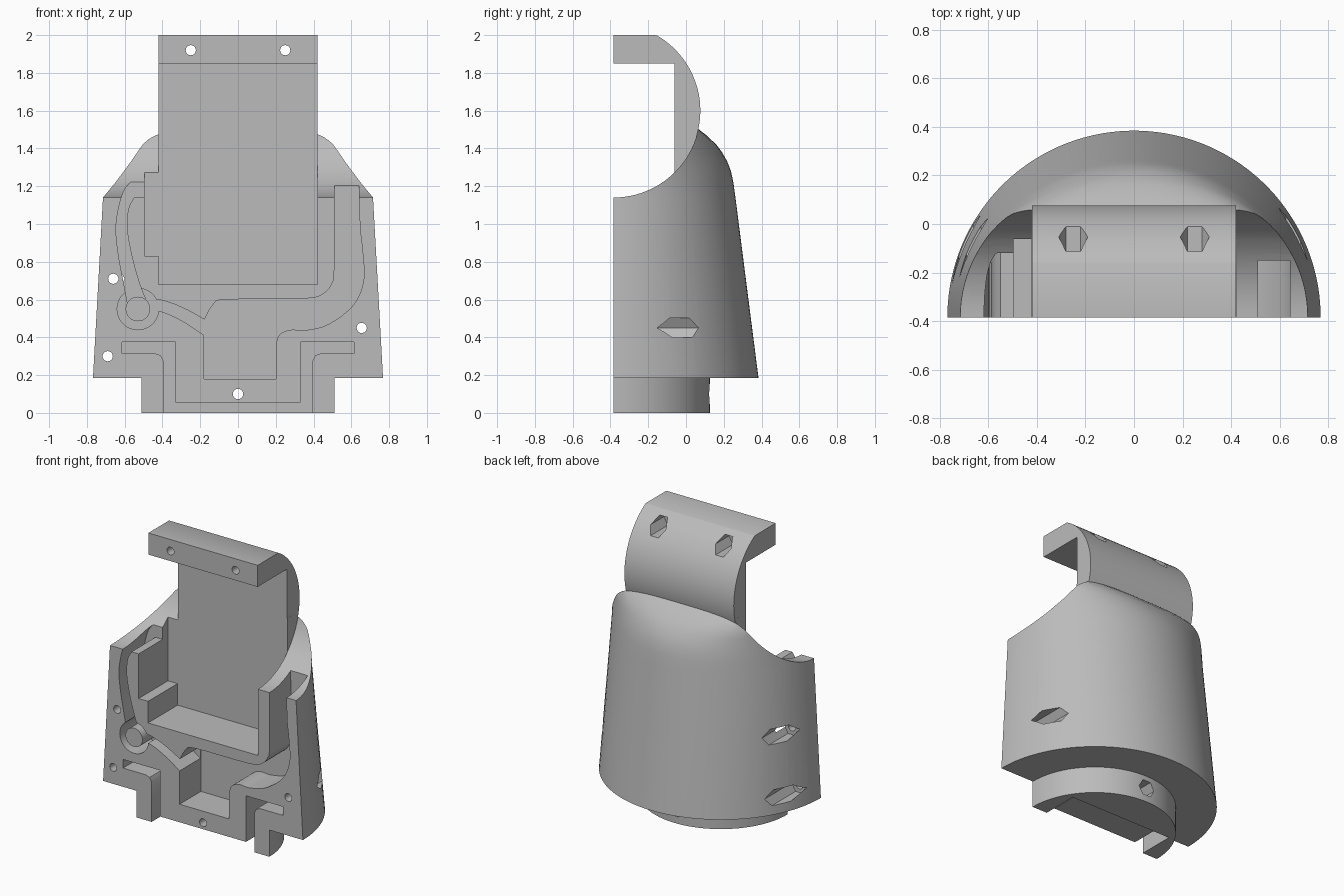
import bpy, bmesh, math
from mathutils import Vector

cube = bpy.data.objects.get("Cube")
if cube:
    bpy.data.objects.remove(cube, do_unlink=True)

FRONT = -0.384          # flat mating face, also the axis of the shell
AXIS_Z, SADDLE_R = 1.6, 0.46

grey = bpy.data.materials.new("plain grey")
grey.use_nodes = True
grey.diffuse_color = (0.5, 0.5, 0.5, 1)
grey.node_tree.nodes["Principled BSDF"].inputs["Base Color"].default_value = (0.5, 0.5, 0.5, 1)


def loft(name, rings):
    """Closed solid through rings of equal point count."""
    bm = bmesh.new()
    loops = [[bm.verts.new(p) for p in ring] for ring in rings]
    n = len(loops[0])
    for a, b in zip(loops, loops[1:]):
        for i in range(n):
            j = (i + 1) % n
            bm.faces.new((a[i], a[j], b[j], b[i]))
    bm.faces.new(loops[0][::-1])
    bm.faces.new(loops[-1])
    bmesh.ops.recalc_face_normals(bm, faces=bm.faces)
    mesh = bpy.data.meshes.new(name)
    bm.to_mesh(mesh)
    bm.free()
    mesh.materials.append(grey)
    obj = bpy.data.objects.new(name, mesh)
    bpy.context.collection.objects.link(obj)
    return obj


def prism(name, pts, lo, hi, axis="y"):
    """Extrude a 2D outline along y (points x,z), x (points y,z) or z (points x,y)."""
    place = {"y": lambda p, d: (p[0], d, p[1]),
             "x": lambda p, d: (d, p[0], p[1]),
             "z": lambda p, d: (p[0], p[1], d)}[axis]
    return loft(name, [[place(p, d) for p in pts] for d in (lo, hi)])


def circle(cx, cy, r, n=32):
    return [(cx + r * math.cos(2 * math.pi * i / n), cy + r * math.sin(2 * math.pi * i / n))
            for i in range(n)]


def rect(x0, x1, z0, z1):
    return [(x0, z0), (x1, z0), (x1, z1), (x0, z1)]


def smooth(pts, steps=4):
    """Open Catmull-Rom curve through the points."""
    p = [Vector(q) for q in [pts[0], *pts, pts[-1]]]
    out = []
    for a, b, c, d in zip(p, p[1:], p[2:], p[3:]):
        for s in range(steps):
            t = s / steps
            out.append(tuple(0.5 * (2 * b + (c - a) * t + (2 * a - 5 * b + 4 * c - d) * t ** 2
                                    + (3 * b - a - 3 * c + d) * t ** 3)))
    return out + [tuple(pts[-1])]


def combine(target, tool, operation="DIFFERENCE"):
    mod = target.modifiers.new("combine", "BOOLEAN")
    mod.operation, mod.solver, mod.object = operation, "EXACT", tool
    bpy.context.view_layer.objects.active = target
    bpy.ops.object.modifier_apply(modifier=mod.name)
    bpy.data.objects.remove(tool, do_unlink=True)


def cut(pts, back, front=-0.6):
    combine(housing, prism("cutter", pts, front, back))


# Tapered shell: round at the bottom, squarer and domed at the top
def shell_ring(z, rx, ry, power, n=128):
    ring = []
    for i in range(n):
        a = 2 * math.pi * (i + 0.5) / n
        c, s = math.cos(a), math.sin(a)
        ring.append((rx * math.copysign(abs(c) ** (2 / power), c),
                     FRONT + ry * math.copysign(abs(s) ** (2 / power), s), z))
    return ring


sections = [(0.185, 0.768, 0.768, 2), (1.14, 0.715, 0.646, 2), (1.22, 0.711, 0.635, 2),
            (1.28, 0.71, 0.622, 2.02), (1.33, 0.71, 0.603, 2.06), (1.38, 0.705, 0.575, 2.2),
            (1.42, 0.7, 0.545, 2.4), (1.47, 0.69, 0.492, 2.85), (1.51, 0.68, 0.44, 3.2)]
housing = loft("housing", [shell_ring(*s) for s in sections])

# Neck below the shell
combine(housing, prism("neck", circle(0, FRONT, 0.51, 96), 0, 0.3, "z"), "UNION")

# Saddles at both sides, then the round-backed head between them
for lo, hi in ((-1, -0.4205), (0.4205, 1)):
    combine(housing, prism("saddle", circle(FRONT, AXIS_Z, SADDLE_R, 96), lo, hi, "x"))
combine(housing, prism("head", circle(FRONT, AXIS_Z, SADDLE_R, 96), -0.42, 0.42, "x"), "UNION")
cut(rect(-1, 1, 2, 2.5), 1, -1)

# Main pocket with its side notch
cut(rect(-0.422, 0.422, 0.68, 1.85), -0.06)
cut(rect(-0.495, -0.4, 0.83, 1.4), -0.061)

# Wide channel from the centre well up the left side
lower = smooth([(0.2, 0.36), (0.22, 0.415), (0.28, 0.44), (0.36, 0.438), (0.48, 0.47),
                (0.61, 0.57), (0.665, 0.7), (0.66, 0.85), (0.645, 1.0), (0.64, 1.3)])
upper = smooth([(0.51, 1.3), (0.51, 0.78), (0.5, 0.69), (0.45, 0.63), (0.35, 0.605),
                (-0.06, 0.6), (-0.13, 0.575), (-0.18, 0.49)])
cut([(-0.18, 0.18), (0.2, 0.18)] + lower + upper, -0.15)

# Narrow channel at the right side, post ring, and link to the centre well
outer = smooth([(-0.45, 1.26), (-0.5, 1.245), (-0.57, 1.22), (-0.614, 1.15),
                (-0.645, 1.0), (-0.635, 0.85), (-0.6, 0.66), (-0.585, 0.58)])
inner = smooth([(-0.48, 0.58), (-0.52, 0.68), (-0.56, 0.82), (-0.587, 0.97),
                (-0.58, 1.08), (-0.55, 1.14)])
cut(outer + inner + [(-0.45, 1.14)], -0.12)
cut(smooth([(-0.5, 0.6), (-0.42, 0.6), (-0.3, 0.56), (-0.17, 0.49)])
    + smooth([(-0.17, 0.405), (-0.3, 0.49), (-0.42, 0.54), (-0.5, 0.53)]), -0.155)
cut(circle(-0.53, 0.55, 0.11), -0.16)
combine(housing, prism("post", circle(-0.53, 0.55, 0.065), -0.5, -0.1), "UNION")

# Flanged seat around the bottom block
half = [(0.33, 0.055), (0.33, 0.375), (0.615, 0.375), (0.615, 0.315),
        (0.44, 0.315), (0.41, 0.305), (0.395, 0.275), (0.395, -0.1)]
cut(half + [(-x, z) for x, z in reversed(half)], -0.13)

# Screw holes with hexagonal nut traps opening at the back
for x, z, start in ((-0.66, 0.71, -0.22), (-0.69, 0.30, -0.26), (0.655, 0.45, -0.22),
                    (0, 0.1, 0.0), (-0.25, 1.92, -0.2), (0.25, 1.92, -0.2)):
    cut(circle(x, z, 0.027, 20), 1, -1)
    cut(circle(x, z, 0.06, 6), 1, start)

# Trim to the flat front face
cut(rect(-2, 2, -1, 3), FRONT, -3)

bpy.ops.object.select_all(action="DESELECT")
housing.select_set(True)
bpy.context.view_layer.objects.active = housing
bpy.ops.object.shade_smooth_by_angle(angle=math.radians(30))
